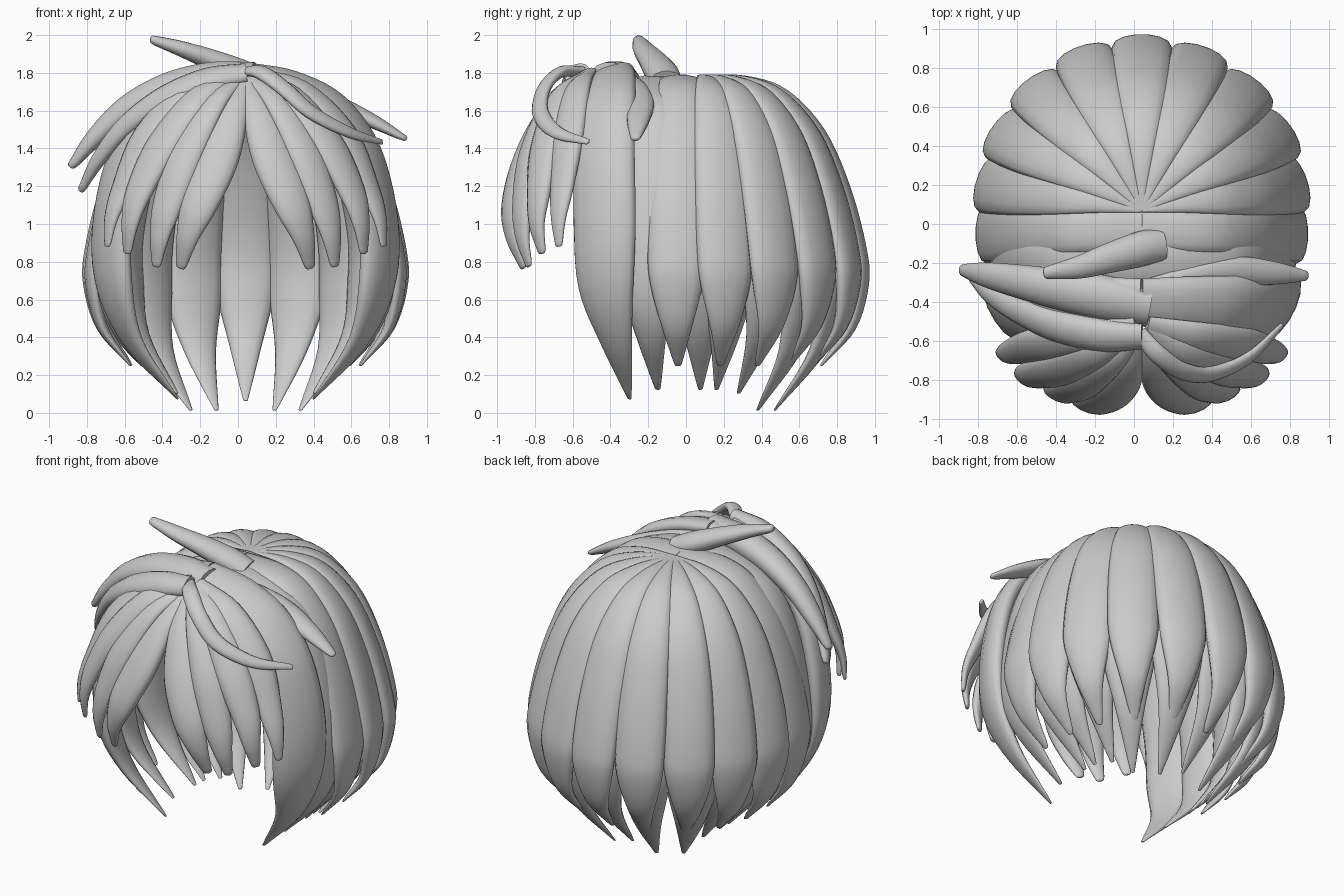
import bpy, bmesh
from math import sin, cos, pi, radians
from mathutils import Vector

MID = 0.04                              # symmetry plane of the hair
HEAD = Vector((MID, -0.05, 0.8))        # strands face away from this point
SIDES = 14


def spline(pts, per=5):
    """Catmull-Rom through (x, y, z, half_width) points."""
    p = [Vector(q) for q in pts]
    p = [2 * p[0] - p[1]] + p + [2 * p[-1] - p[-2]]
    out = []
    for i in range(1, len(p) - 2):
        a, b, c, d = p[i - 1:i + 3]
        for k in range(per):
            t = k / per
            out.append(0.5 * (2 * b + (c - a) * t + (2 * a - 5 * b + 4 * c - d) * t * t
                              + (3 * b - a - 3 * c + d) * t ** 3))
    return out + [p[-2]]


def strand(name, pts, ratio=0.4):
    """Tapered lock with an elliptical section; its outer face follows the points."""
    path = spline(pts)
    n = len(path)
    bm = bmesh.new()
    rings = []

    def ring(c, side, out, w, t):
        rings.append([bm.verts.new(c + side * w * cos(2 * pi * k / SIDES) + out * t * sin(2 * pi * k / SIDES))
                      for k in range(SIDES)])

    for i, q in enumerate(path):
        pos = q.to_3d()
        w = max(q[3], 0.006)
        tan = (path[min(i + 1, n - 1)].to_3d() - path[max(i - 1, 0)].to_3d()).normalized()
        out = pos - HEAD
        out = (out - tan * out.dot(tan)).normalized()
        side = tan.cross(out)
        t = w * ratio
        c = pos - out * t
        if i == n - 1:                  # rounded tip
            ring(c - tan * w * 0.4, side, out, w, t)
            ring(c - tan * w * 0.1, side, out, w * 0.75, t * 0.75)
            ring(c, side, out, w * 0.35, t * 0.35)
        else:
            ring(c, side, out, w, t)
    for a, b in zip(rings, rings[1:]):
        for k in range(SIDES):
            j = (k + 1) % SIDES
            bm.faces.new((a[k], a[j], b[j], b[k]))
    bm.faces.new(rings[0])
    bm.faces.new(rings[-1])
    bmesh.ops.recalc_face_normals(bm, faces=bm.faces)
    me = bpy.data.meshes.new(name)
    bm.to_mesh(me)
    bm.free()
    for f in me.polygons:
        f.use_smooth = len(f.vertices) == 4
    ob = bpy.data.objects.new(name, me)
    bpy.context.collection.objects.link(ob)


def pair(name, pts, **kw):
    strand(name + "_right", pts, **kw)
    strand(name + "_left", [(2 * MID - x, y, z, w) for x, y, z, w in pts], **kw)


# Profiles from the crown down: radius factor, height, half width
OUTER = [(0.0, 1.79, 0.01), (0.28, 1.785, 0.055), (0.52, 1.71, 0.1), (0.74, 1.5, 0.135), (0.89, 1.2, 0.152),
         (0.985, 0.88, 0.155), (1.0, 0.68, 0.14), (0.92, 0.44, 0.08), (0.72, 0.245, 0.018)]
INNER = [(0.0, 1.75, 0.01), (0.27, 1.74, 0.05), (0.5, 1.65, 0.1), (0.7, 1.45, 0.13), (0.85, 1.15, 0.155),
         (0.93, 0.85, 0.165), (0.92, 0.6, 0.16), (0.78, 0.3, 0.09), (0.48, 0.0, 0.012)]


def radial(profile, deg, lift=0.0):
    a = radians(deg)
    r = 0.85 + 0.05 * max(0, sin(a))
    last = len(profile) - 1
    return [(MID + f * r * cos(a), 0.07 + f * r * sin(a), z + lift * i / last, w)
            for i, (f, z, w) in enumerate(profile)]


# Back and side locks fanning from the crown, plus the longer layer beneath
strand("back_lock_outer", radial(OUTER, 90))
strand("back_lock_inner", radial(INNER, 90, 0.06))
for i, deg in enumerate((69.5, 49, 29.5, 10.5)):
    pair(f"outer_lock_{i + 1}", radial(OUTER, deg))
for i, (deg, lift) in enumerate(((69, 0.01), (47, 0.01), (30, 0.1), (13, 0.12), (1, 0.12))):
    pair(f"inner_lock_{i + 1}", radial(INNER, deg, lift))

# Side locks above and in front of the ears, running straight across the crown
pair("side_lock", [(MID + f * 0.85, -0.02 - 0.03 * f, z, max(w, 0.12) if z > 1 else w) for f, z, w in OUTER],
     ratio=0.36)
pair("ear_lock", [(MID, -0.2, 1.79, 0.15), (0.3, -0.2, 1.755, 0.14), (0.55, -0.21, 1.635, 0.14),
                  (0.71, -0.22, 1.38, 0.14), (0.81, -0.22, 1.0, 0.14), (0.82, -0.22, 0.65, 0.13),
                  (0.71, -0.19, 0.38, 0.08), (0.45, -0.15, 0.12, 0.015)])
pair("front_side_lock", [(MID, -0.42, 1.84, 0.13), (0.3, -0.43, 1.79, 0.15), (0.54, -0.45, 1.66, 0.17),
                         (0.72, -0.465, 1.4, 0.18), (0.81, -0.465, 1.0, 0.185), (0.79, -0.455, 0.65, 0.165),
                         (0.66, -0.385, 0.35, 0.095), (0.4, -0.3, 0.07, 0.012)])

# Fringe parted in the middle
fringe = dict(ratio=0.5)
pair("fringe_1", [(0.05, -0.6, 1.78, 0.03), (0.115, -0.77, 1.62, 0.085), (0.2, -0.9, 1.38, 0.12),
                  (0.3, -0.965, 1.12, 0.105), (0.36, -0.945, 0.93, 0.065), (0.39, -0.87, 0.76, 0.028)], **fringe)
pair("fringe_2", [(0.06, -0.58, 1.79, 0.03), (0.21, -0.74, 1.67, 0.07), (0.37, -0.86, 1.4, 0.1),
                  (0.47, -0.9, 1.12, 0.09), (0.51, -0.89, 0.93, 0.058), (0.52, -0.84, 0.77, 0.026)], **fringe)
pair("fringe_3", [(0.07, -0.55, 1.81, 0.04), (0.29, -0.69, 1.71, 0.08), (0.5, -0.78, 1.45, 0.105),
                  (0.63, -0.81, 1.18, 0.085), (0.67, -0.81, 1.0, 0.055), (0.675, -0.77, 0.84, 0.026)], **fringe)
pair("fringe_4", [(0.07, -0.53, 1.82, 0.05), (0.35, -0.6, 1.74, 0.085), (0.59, -0.65, 1.5, 0.1),
                  (0.72, -0.68, 1.2, 0.075), (0.77, -0.69, 1.03, 0.048), (0.78, -0.68, 0.88, 0.022)], **fringe)

# Loose locks on top
strand("top_tuft", [(0.17, -0.11, 1.81, 0.085), (0.05, -0.13, 1.865, 0.09), (-0.13, -0.18, 1.925, 0.075),
                    (-0.3, -0.23, 1.97, 0.055), (-0.46, -0.255, 2.0, 0.03)], ratio=0.75)
strand("left_sweep_upper", [(0.08, -0.45, 1.85, 0.1), (-0.15, -0.41, 1.85, 0.12), (-0.4, -0.36, 1.79, 0.11),
                            (-0.63, -0.31, 1.66, 0.09), (-0.8, -0.27, 1.48, 0.065), (-0.905, -0.24, 1.31, 0.03)],
       ratio=0.75)
strand("left_sweep_lower", [(0.04, -0.6, 1.84, 0.07), (-0.18, -0.6, 1.81, 0.09), (-0.42, -0.55, 1.71, 0.09),
                            (-0.63, -0.46, 1.55, 0.075), (-0.77, -0.37, 1.36, 0.055), (-0.85, -0.28, 1.18, 0.027)],
       ratio=0.7)
strand("right_sweep", [(0.1, -0.33, 1.8, 0.05), (0.35, -0.27, 1.745, 0.06), (0.55, -0.25, 1.67, 0.075),
                       (0.74, -0.26, 1.57, 0.06), (0.9, -0.27, 1.46, 0.025)], ratio=0.6)
strand("right_curl", [(0.02, -0.56, 1.83, 0.04), (0.12, -0.68, 1.83, 0.05), (0.25, -0.77, 1.74, 0.05),
                      (0.4, -0.79, 1.61, 0.048), (0.6, -0.7, 1.5, 0.037), (0.77, -0.52, 1.44, 0.017)], ratio=0.6)
